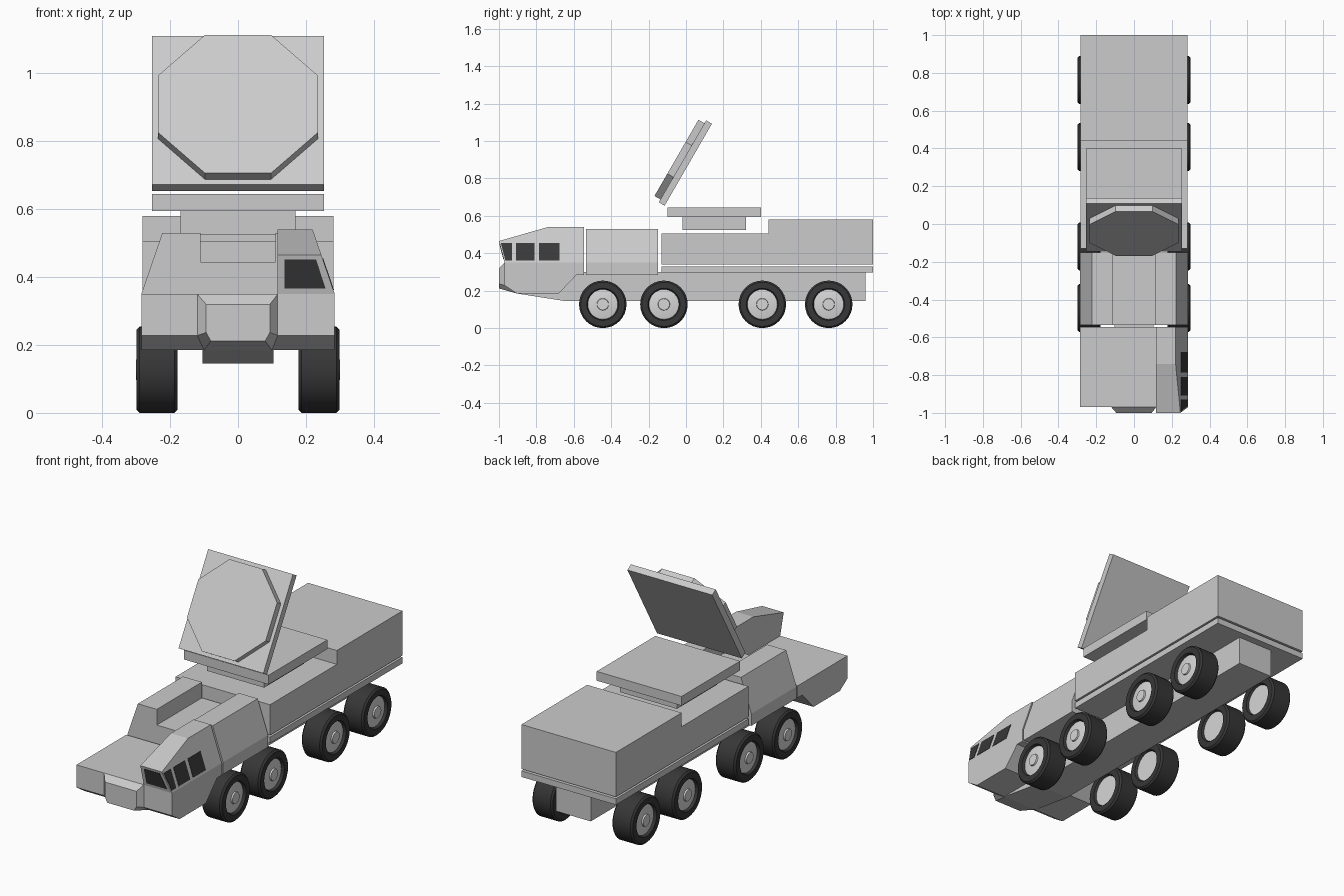
import bpy, bmesh, math

if "Cube" in bpy.data.objects:
    bpy.data.objects.remove(bpy.data.objects["Cube"])


def material(name, rgb):
    m = bpy.data.materials.new(name)
    m.diffuse_color = (*rgb, 1)
    m.use_nodes = True
    m.node_tree.nodes["Principled BSDF"].inputs["Base Color"].default_value = m.diffuse_color
    return m


BODY = material("body_grey", (0.6, 0.6, 0.6))
HUB = material("hub_light_grey", (0.68, 0.68, 0.68))
RUBBER = material("tyre_black", (0.038, 0.038, 0.038))
GLASS = material("window_dark", (0.04, 0.04, 0.04))


def finish(name, bm, mat):
    bmesh.ops.recalc_face_normals(bm, faces=bm.faces)
    me = bpy.data.meshes.new(name)
    bm.to_mesh(me)
    bm.free()
    me.materials.append(mat)
    ob = bpy.data.objects.new(name, me)
    bpy.context.collection.objects.link(ob)
    return ob


def prism(name, pts, axis, a, b, mat=BODY):
    """Extrude a profile along x (points are y,z) or y (points are x,z).
    The ends a and b may be numbers or functions of the height z."""
    bm = bmesh.new()
    ends = []
    for e in (a, b):
        row = []
        for u, z in pts:
            d = e(z) if callable(e) else e
            row.append(bm.verts.new((d, u, z) if axis == "x" else (u, d, z)))
        ends.append(row)
        bm.faces.new(row)
    n = len(pts)
    for i in range(n):
        j = (i + 1) % n
        bm.faces.new((ends[0][i], ends[0][j], ends[1][j], ends[1][i]))
    return finish(name, bm, mat)


def box(name, hx, y0, y1, z0, z1):
    return prism(name, [(y0, z0), (y1, z0), (y1, z1), (y0, z1)], "x", -hx, hx)


def lathe(name, profile, y, z, side, mat, steps=32):
    """Spin (x, radius) points around an axis along x."""
    bm = bmesh.new()
    vs = [bm.verts.new((side * x, y, z + r)) for x, r in profile]
    edges = [bm.edges.new(p) for p in zip(vs, vs[1:])]
    bmesh.ops.spin(bm, geom=vs + edges, cent=(0, y, z), axis=(1, 0, 0),
                   angle=2 * math.pi, steps=steps)
    bmesh.ops.remove_doubles(bm, verts=bm.verts, dist=1e-4)
    ob = finish(name, bm, mat)
    bpy.ops.object.select_all(action="DESELECT")
    ob.select_set(True)
    bpy.context.view_layer.objects.active = ob
    bpy.ops.object.shade_smooth_by_angle(angle=math.radians(30))
    return ob


# chassis and rear body
prism("chassis_frame", [(-0.905, 0.185), (-0.65, 0.145), (0.96, 0.145),
                        (0.96, 0.3), (-0.905, 0.3)], "x", -0.104, 0.104)
box("deck", 0.282, -0.13, 1.0, 0.297, 0.33)
prism("rear_body", [(-0.13, 0.34), (1, 0.34), (1, 0.58), (0.44, 0.58),
                    (0.44, 0.505), (-0.13, 0.505)], "x", -0.282, 0.282)

# turntable and tilted antenna
box("turntable", 0.17, -0.02, 0.32, 0.525, 0.595)
box("turntable_platform", 0.253, -0.1, 0.4, 0.595, 0.645)
plate = box("antenna_plate", 0.253, 0, 0.036, -0.253, 0.253)
R = 0.235 / math.cos(math.pi / 8)
octagon = [(R * math.cos(math.pi / 8 + k * math.pi / 4),
            R * math.sin(math.pi / 8 + k * math.pi / 4)) for k in range(8)]
face = prism("antenna_face", octagon, "y", -0.037, 0)
for ob in (plate, face):
    ob.location = (0, -0.019, 0.8915)
    ob.rotation_euler = (math.radians(-30), 0, 0)

# engine housing with a channel along the top
prism("engine_housing", [(-0.285, 0.285), (0.285, 0.285), (0.285, 0.35),
                         (0.223, 0.53), (0.11, 0.53), (0.11, 0.445),
                         (-0.11, 0.445), (-0.11, 0.53), (-0.223, 0.53),
                         (-0.285, 0.35)], "y", -0.535, -0.15)

# low front body across the full width
prism("front_body", [(-0.97, 0.35), (-0.97, 0.228), (-0.905, 0.185),
                     (-0.68, 0.185), (-0.585, 0.285), (-0.545, 0.285),
                     (-0.545, 0.35)], "x", -0.285, 0.285)


# single cab on one side, leaning inwards, with reversed windscreen
def side_x(z):
    return 0.285 - 0.342 * (z - 0.35)


def front_y(z):
    return -1 + 0.03 * (0.465 - z) / 0.115


prism("cab", [(-0.97, 0.35), (-0.545, 0.35), (-0.545, 0.54), (-0.74, 0.54),
              (-1.0, 0.465)], "x", 0.117, side_x)

# nose block on the front
bm = bmesh.new()
back = [(-0.12, -0.97, 0.35), (0.117, -0.97, 0.35), (0.117, -0.97, 0.228),
        (0.1, -0.905, 0.185), (-0.1, -0.905, 0.185), (-0.12, -0.97, 0.228)]
front = [(-0.094, 0.32), (0.094, 0.32), (0.094, 0.237),
         (0.08, 0.212), (-0.08, 0.212), (-0.094, 0.237)]
bv = [bm.verts.new(p) for p in back]
fv = [bm.verts.new((x, -1.0, z)) for x, z in front]
bm.faces.new(fv)
bm.faces.new(bv)
for i in range(6):
    j = (i + 1) % 6
    bm.faces.new((bv[i], bv[j], fv[j], fv[i]))
finish("nose_block", bm, BODY)

# windows as thin plates lying on the cab faces
T, B = 0.455, 0.362
for k, (a, b, c, d) in enumerate([(-0.99, -0.93, -0.93, -0.966),
                                  (-0.908, -0.81, -0.81, -0.908),
                                  (-0.785, -0.677, -0.677, -0.785)]):
    prism(f"side_window_{k + 1}", [(a, T), (b, T), (c, B), (d, B)], "x",
          lambda z: side_x(z) - 0.003, lambda z: side_x(z) + 0.002, GLASS)
prism("windscreen", [(0.137, 0.452), (0.23, 0.452), (0.258, 0.366),
                     (0.137, 0.366)], "y",
      lambda z: front_y(z) - 0.002, lambda z: front_y(z) + 0.003, GLASS)

# eight wheels
TYRE = [(0.19, 0.08), (0.178, 0.086), (0.178, 0.118), (0.187, 0.127),
        (0.29, 0.127), (0.299, 0.118), (0.299, 0.086), (0.285, 0.08)]
RIM = [(0.19, 0), (0.19, 0.083), (0.284, 0.083), (0.292, 0.04),
       (0.292, 0.032), (0.3, 0.03), (0.3, 0)]
for side, label in ((-1, "left"), (1, "right")):
    for k, y in enumerate((-0.445, -0.118, 0.408, 0.763)):
        lathe(f"{label}_tyre_{k + 1}", TYRE, y, 0.127, side, RUBBER)
        lathe(f"{label}_hub_{k + 1}", RIM, y, 0.127, side, HUB)
